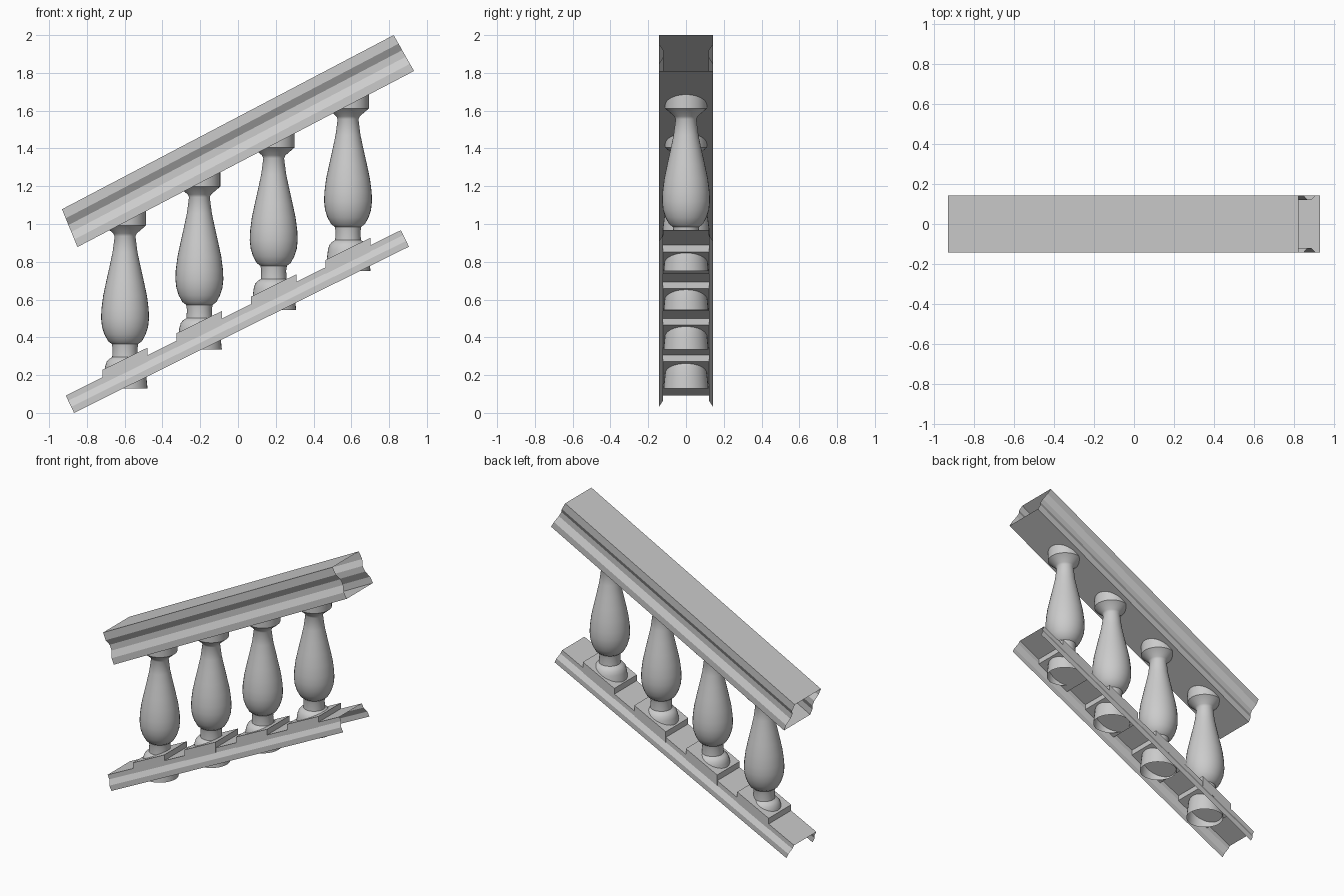
import bpy, bmesh, math

if "Cube" in bpy.data.objects:
    bpy.data.objects.remove(bpy.data.objects["Cube"])


def make_object(name, bm, smooth=False):
    bmesh.ops.recalc_face_normals(bm, faces=bm.faces)
    mesh = bpy.data.meshes.new(name)
    bm.to_mesh(mesh)
    bm.free()
    ob = bpy.data.objects.new(name, mesh)
    bpy.context.collection.objects.link(ob)
    if smooth:
        bpy.ops.object.select_all(action='DESELECT')
        ob.select_set(True)
        bpy.context.view_layer.objects.active = ob
        bpy.ops.object.shade_smooth_by_angle(angle=math.radians(35))
    return ob


def rail(name, half, ends, closed):
    """Sweep a mirrored half profile (half width, fraction from top to bottom)."""
    prof = [(-w, t) for w, t in reversed(half)] + half
    bm = bmesh.new()
    rows = []
    for (x0, z0), (x1, z1) in ends:
        rows.append([bm.verts.new((x0 + (x1 - x0) * t, w, z0 + (z1 - z0) * t))
                     for w, t in prof])
    n = len(prof)
    for i in range(n if closed else n - 1):
        j = (i + 1) % n
        bm.faces.new((rows[0][i], rows[0][j], rows[1][j], rows[1][i]))
    return make_object(name, bm)


def lathe(name, prof, loc, segs=32):
    bm = bmesh.new()
    rings = [[bm.verts.new((r * math.cos(2 * math.pi * k / segs),
                            r * math.sin(2 * math.pi * k / segs), z))
              for k in range(segs)] for r, z in prof]
    for a, b in zip(rings, rings[1:]):
        for k in range(segs):
            m = (k + 1) % segs
            bm.faces.new((a[k], a[m], b[m], b[k]))
    ob = make_object(name, bm, True)
    # open-ended shell: keep the normals pointing outward
    ob.location = loc
    return ob


# Handrail: hollow, open at both ends, with a groove along each side
rail("handrail",
     [(0.143, 0), (0.143, 0.24), (0.12, 0.42), (0.12, 0.6), (0.143, 0.8), (0.143, 1)],
     [((-0.932, 1.078), (-0.85, 0.878)), ((0.824, 2.0), (0.932, 1.81))], True)

# Bottom rail: channel open underneath, flaring outward
rail("bottom_rail",
     [(0.122, 0), (0.122, 0.3), (0.143, 0.65), (0.143, 1)],
     [((-0.912, 0.092), (-0.868, 0.0)), ((0.862, 0.967), (0.905, 0.88))], False)

# Turned baluster profile (radius, height)
BALUSTER = [(0.119, 0), (0.113, 0.06), (0.106, 0.115), (0.098, 0.14), (0.085, 0.155),
            (0.068, 0.165), (0.066, 0.21), (0.07, 0.235), (0.09, 0.25), (0.109, 0.285),
            (0.122, 0.325), (0.127, 0.37), (0.125, 0.42), (0.116, 0.49), (0.1, 0.565),
            (0.082, 0.645), (0.066, 0.72), (0.055, 0.805), (0.062, 0.82),
            (0.111, 0.862), (0.111, 0.945)]

SLOPE = 0.493
for i in range(4):
    x = -0.598 + 0.3935 * i
    lathe(f"baluster_{i + 1}", BALUSTER, (x, 0, 0.13 + 0.2067 * i))

    # Plinth: block sheared to follow the rail, passing through it
    bm = bmesh.new()
    bmesh.ops.create_cube(bm, size=1)
    for v in bm.verts:
        px = x + v.co.x * 0.24
        top = 0.092 + SLOPE * (px + 0.912)
        v.co = (px, v.co.y * 0.246, top + (0.04 if v.co.z > 0 else -0.035))
    make_object(f"plinth_{i + 1}", bm)
